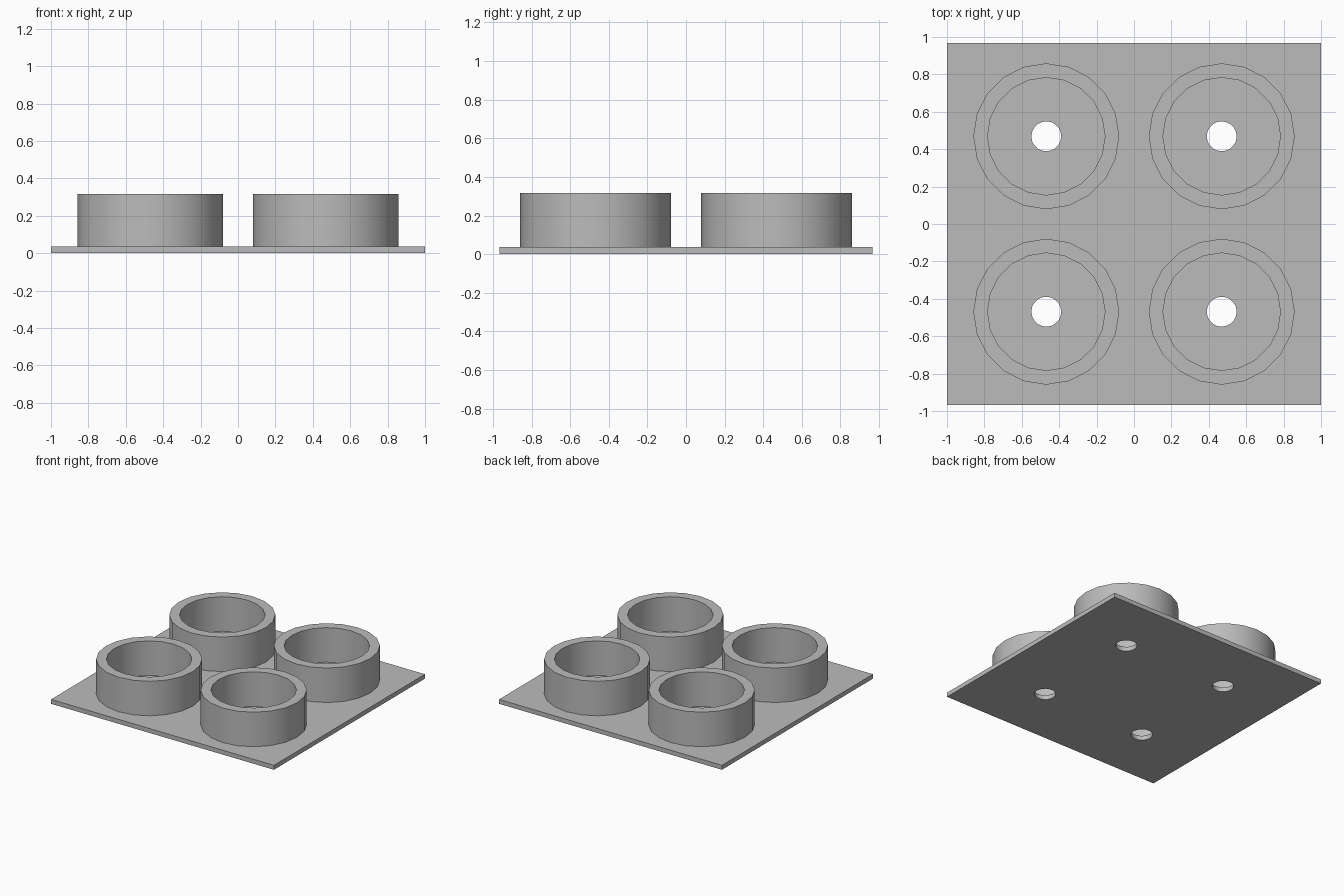
import bpy, bmesh, math

cube = bpy.data.objects.get("Cube")
if cube:
    bpy.data.objects.remove(cube, do_unlink=True)

SIDES = 20
PLATE_TOP = 0.036
RING_TOP = 0.316
OFFSET = 0.469
OUTER, INNER, HOLE = 0.39, 0.314, 0.08

grey = bpy.data.materials.new("mid grey")
grey.use_nodes = True
colour = (0.5, 0.5, 0.5, 1)
grey.diffuse_color = colour
grey.node_tree.nodes["Principled BSDF"].inputs["Base Color"].default_value = colour


def smooth(obj):
    bpy.ops.object.select_all(action="DESELECT")
    obj.select_set(True)
    bpy.context.view_layer.objects.active = obj
    bpy.ops.object.shade_smooth_by_angle(angle=math.radians(30))


def make_ring(name, x, y):
    # Revolve a rectangular wall section, sunk slightly into the plate
    bm = bmesh.new()
    low = PLATE_TOP - 0.005
    section = [(INNER, low), (OUTER, low), (OUTER, RING_TOP), (INNER, RING_TOP)]
    verts = [bm.verts.new((r, 0, z)) for r, z in section]
    edges = [bm.edges.new((verts[i - 1], verts[i])) for i in range(len(verts))]
    bmesh.ops.spin(bm, geom=verts + edges, cent=(0, 0, 0), axis=(0, 0, 1),
                   angle=math.tau, steps=SIDES, use_duplicate=False)
    bmesh.ops.remove_doubles(bm, verts=bm.verts, dist=0.0001)
    bmesh.ops.recalc_face_normals(bm, faces=bm.faces)
    mesh = bpy.data.meshes.new(name)
    bm.to_mesh(mesh)
    bm.free()
    mesh.materials.append(grey)
    ring = bpy.data.objects.new(name, mesh)
    ring.location = (x, y, 0)
    bpy.context.collection.objects.link(ring)
    smooth(ring)


# Base plate
bpy.ops.mesh.primitive_cube_add(size=1, location=(0, 0, PLATE_TOP / 2))
plate = bpy.context.object
plate.name = "base_plate"
plate.scale = (2, 1.935, PLATE_TOP)
bpy.ops.object.transform_apply(location=True, rotation=False, scale=True)
plate.data.materials.append(grey)

# Four cup rings, each around a drilled drain hole
for side, sx in (("right", -1), ("left", 1)):
    for end, sy in (("front", -1), ("back", 1)):
        x, y = sx * OFFSET, sy * OFFSET
        make_ring(f"{end}_{side}_ring", x, y)
        bpy.ops.mesh.primitive_cylinder_add(vertices=SIDES, radius=HOLE, depth=0.5,
                                            location=(x, y, 0))
        cutter = bpy.context.object
        cutter.hide_render = True
        cutter.data.materials.append(grey)
        drill = plate.modifiers.new("hole", "BOOLEAN")
        drill.operation = "DIFFERENCE"
        drill.solver = "EXACT"
        drill.object = cutter
        bpy.context.view_layer.objects.active = plate
        bpy.ops.object.modifier_apply(modifier=drill.name)
        bpy.data.objects.remove(cutter, do_unlink=True)

smooth(plate)
